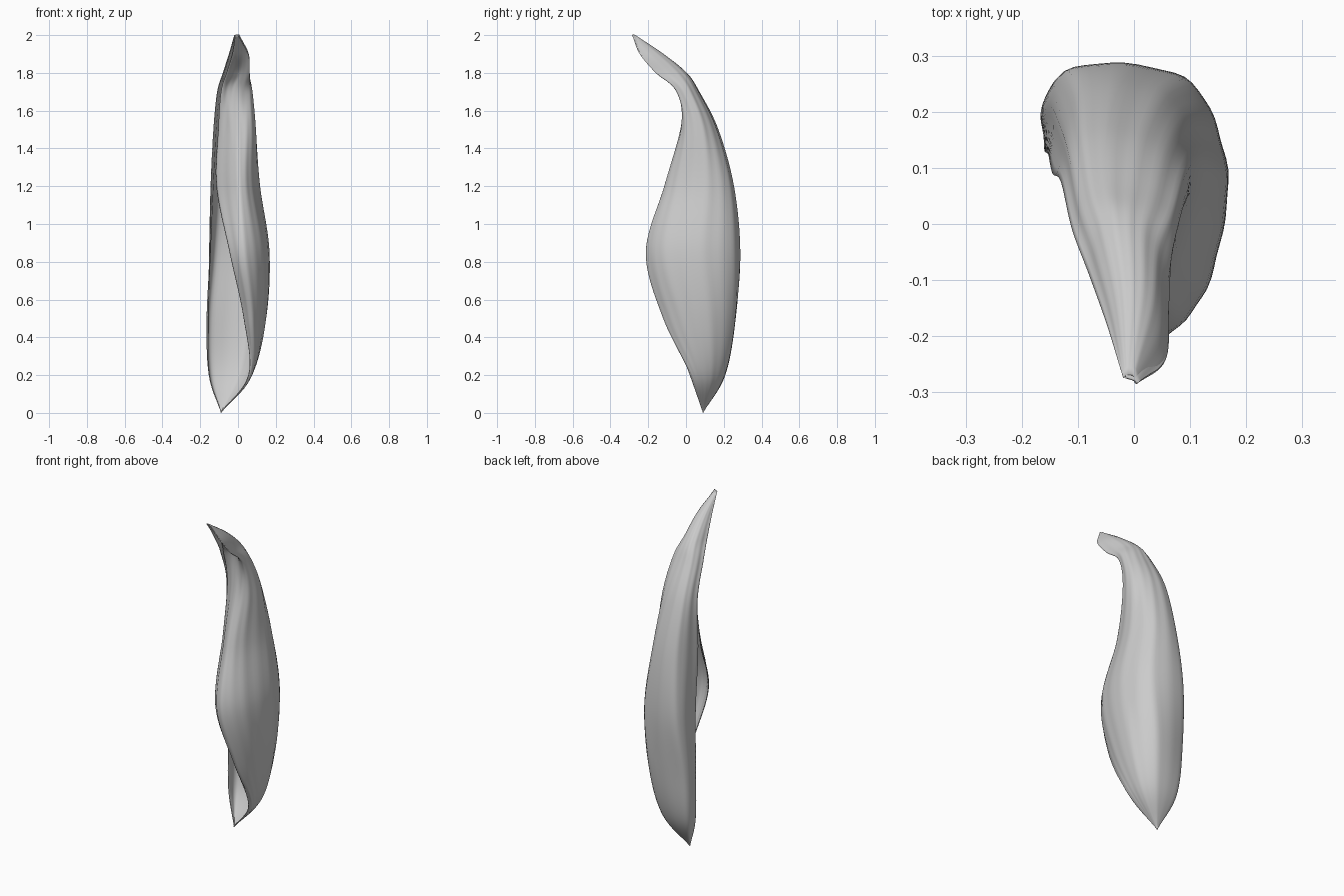
import bpy, math
from mathutils import Vector

if "Cube" in bpy.data.objects:
    bpy.data.objects.remove(bpy.data.objects["Cube"])

# Cross-sections of the rolled leaf: height, then (x, y) from the left edge,
# round the back and right side, to the free edge curling over the front
SECTIONS = [
    (0.00, [(-.09, .09)] * 7),
    (0.20, [(-.153, .125), (-.14, .195), (.00, .203), (.065, .14), (.075, .07), (.07, .03), (.055, .02)]),
    (0.50, [(-.158, .13), (-.148, .235), (.05, .257), (.145, .13), (.13, -.03), (.075, -.12), (.03, -.09)]),
    (0.85, [(-.153, .125), (-.12, .273), (.09, .26), (.165, .09), (.125, -.12), (.03, -.212), (-.045, -.155)]),
    (1.20, [(-.145, .09), (-.10, .236), (.05, .235), (.115, .11), (.07, -.06), (-.005, -.11), (-.115, .02)]),
    (1.50, [(-.13, .075), (-.09, .16), (.015, .16), (.092, .09), (.07, -.01), (-.01, -.025), (-.105, .045)]),
    (1.70, [(-.11, -.01), (-.075, .06), (0, .065), (.07, .02), (.06, -.05), (-.02, -.005), (-.09, -.01)]),
    (1.80, [(-.08, -.09), (-.055, -.01), (-.005, 0), (.045, -.05), (.06, -.16), (.01, -.06), (-.06, -.075)]),
    (1.90, [(-.048, -.18), (-.03, -.13), (0, -.12), (.035, -.155), (.055, -.245), (.02, -.18), (-.03, -.17)]),
    (2.00, [(-.02, -.272), (-.015, -.27), (-.01, -.268), (0, -.27), (.005, -.285), (0, -.28), (-.015, -.275)]),
]
ACROSS, ALONG = 10, 10


def smooth_path(points, steps):
    """Catmull-Rom curve through the points."""
    pts = [2 * points[0] - points[1]] + points + [2 * points[-1] - points[-2]]
    out = []
    for a, b, c, d in zip(pts, pts[1:], pts[2:], pts[3:]):
        for s in range(steps):
            t = s / steps
            out.append(b + .5 * t * (c - a + t * (2 * a - 5 * b + 4 * c - d
                                                  + t * (3 * (b - c) + d - a))))
    return out + [points[-1]]


# Loft: curves across each section, then curves along the leaf
rings = [smooth_path([Vector((x, y, z)) for x, y in pts], ACROSS) for z, pts in SECTIONS]
strips = [smooth_path(list(col), ALONG) for col in zip(*rings)]
cols, rows = len(strips), len(strips[0])

# Fine lengthwise veins, fading out at both ends
verts = []
for j, strip in enumerate(strips):
    for i, p in enumerate(strip):
        v = i / (rows - 1)
        a, b = strips[max(j - 1, 0)][i], strips[min(j + 1, cols - 1)][i]
        side = Vector((a.y - b.y, b.x - a.x, 0))
        if side.length > 1e-6:
            side.normalize()
        vein = math.sin(j * 1.3 + 2 * v) + .6 * math.sin(j * .7 - 3 * v)
        verts.append(p + side * .0015 * vein * math.sin(math.pi * v))

faces = [(j * rows + i, j * rows + i + 1, (j + 1) * rows + i + 1, (j + 1) * rows + i)
         for j in range(cols - 1) for i in range(rows - 1)]
mesh = bpy.data.meshes.new("curled_leaf")
mesh.from_pydata(verts, [], faces)
leaf = bpy.data.objects.new("curled_leaf", mesh)
bpy.context.collection.objects.link(leaf)

# Thin skin thickness, inward
skin = leaf.modifiers.new("thickness", 'SOLIDIFY')
skin.thickness = .004
skin.offset = -1

bpy.context.view_layer.objects.active = leaf
leaf.select_set(True)
bpy.ops.object.shade_smooth_by_angle(angle=math.radians(50))
